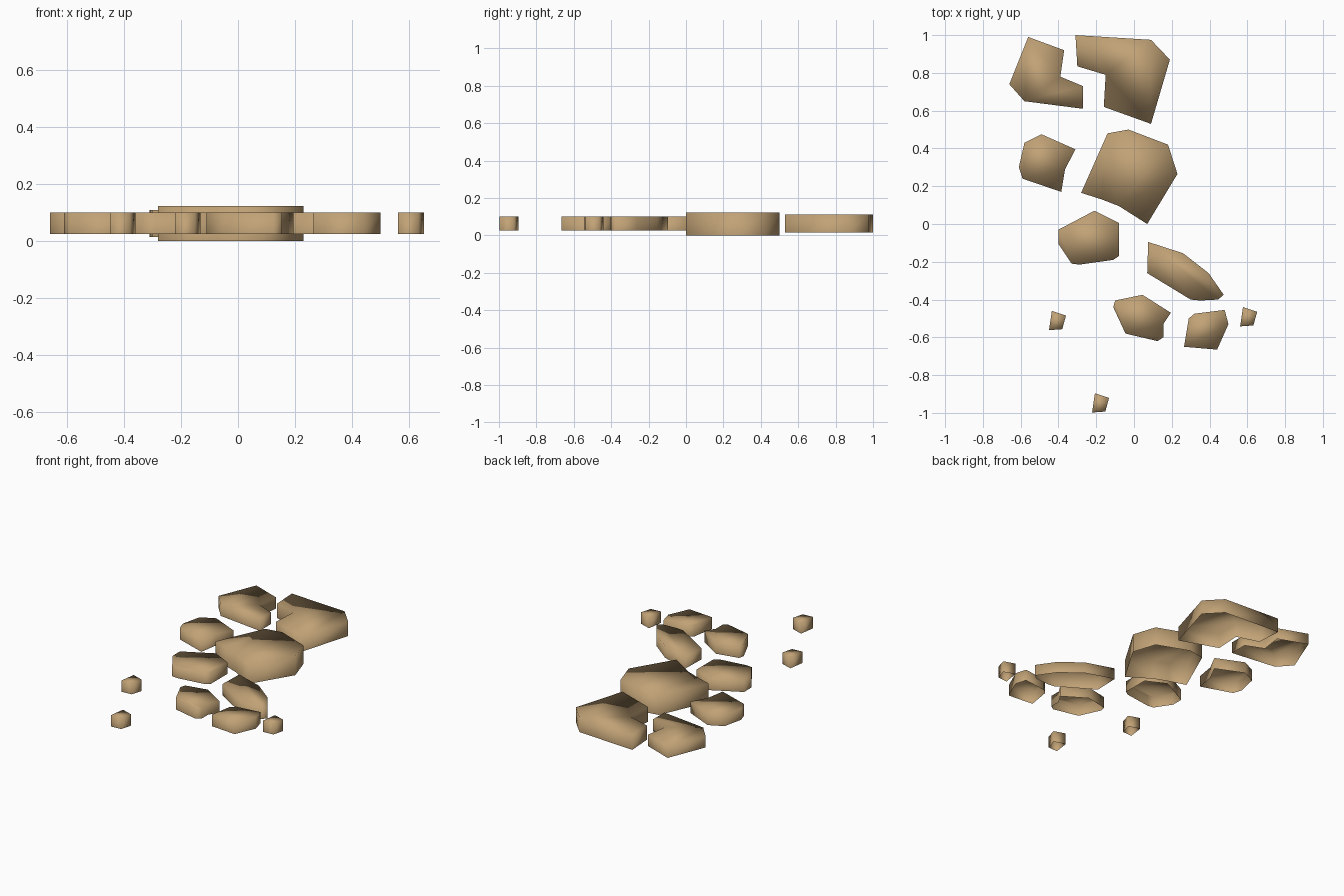
import bpy, bmesh

if "Cube" in bpy.data.objects:
    bpy.data.objects.remove(bpy.data.objects["Cube"])

stone_mat = bpy.data.materials.new("sandstone")
stone_mat.diffuse_color = (0.53, 0.36, 0.18, 1)
stone_mat.use_nodes = True
stone_mat.node_tree.nodes["Principled BSDF"].inputs["Base Color"].default_value = stone_mat.diffuse_color


def slab(name, outline, z0, z1, offset=(0, 0)):
    """Smooth shaded paving stone: clockwise outline, top face and walls, open underside."""
    bm = bmesh.new()
    pts = [(x + offset[0], y + offset[1]) for x, y in outline]
    low = [bm.verts.new((x, y, z0)) for x, y in pts]
    high = [bm.verts.new((x, y, z1)) for x, y in pts]
    n = len(pts)
    bm.faces.new(high[::-1])
    for i in range(n):
        j = (i + 1) % n
        bm.faces.new((low[j], low[i], high[i], high[j]))
    for f in bm.faces:
        f.smooth = True
    me = bpy.data.meshes.new(name)
    bm.to_mesh(me)
    bm.free()
    me.materials.append(stone_mat)
    ob = bpy.data.objects.new(name, me)
    bpy.context.collection.objects.link(ob)


# two angled stones at the back
slab("back_left_stone", [(-.56, .99), (-.37, .92), (-.39, .78), (-.27, .73),
     (-.27, .61), (-.58, .65), (-.66, .74)], .025, .10)
slab("back_right_stone", [(-.31, 1), (.09, .975), (.19, .87), (.09, .53),
     (-.16, .62), (-.15, .79), (-.30, .835)], .015, .11)

# large thick centre stone
slab("centre_stone", [(-.14, .48), (-.03, .5), (.18, .42), (.23, .265), (.07, 0),
     (-.08, .095), (-.17, .13), (-.28, .165)], 0, .123)

# medium stones
slab("left_stone", [(-.58, .43), (-.49, .475), (-.31, .395), (-.365, .29),
     (-.385, .17), (-.59, .24), (-.61, .30)], .025, .10)
slab("middle_stone", [(-.4, -.03), (-.21, .07), (-.08, .005), (-.08, -.17), (-.11, -.19),
     (-.29, -.215), (-.33, -.21), (-.4, -.105)], .025, .10)
slab("slanted_stone", [(.075, -.095), (.26, -.155), (.395, -.26), (.475, -.375),
     (.445, -.4), (.35, -.405), (.3, -.4), (.07, -.26)], .025, .10)
slab("front_stone", [(-.1, -.405), (.045, -.375), (.195, -.47), (.155, -.53),
     (.155, -.6), (.125, -.62), (-.045, -.58), (-.11, -.44)], .025, .10)
slab("front_right_stone", [(.32, -.475), (.48, -.455), (.5, -.53), (.44, -.665),
     (.265, -.65), (.29, -.50)], .025, .10)

# three identical pebbles
pebble = [(-.435, -.46), (-.36, -.485), (-.38, -.557), (-.45, -.562)]
for i, off in enumerate([(0, 0), (1.012, .02), (.228, -.436)]):
    slab(f"pebble_{i + 1}", pebble, .025, .10, off)
